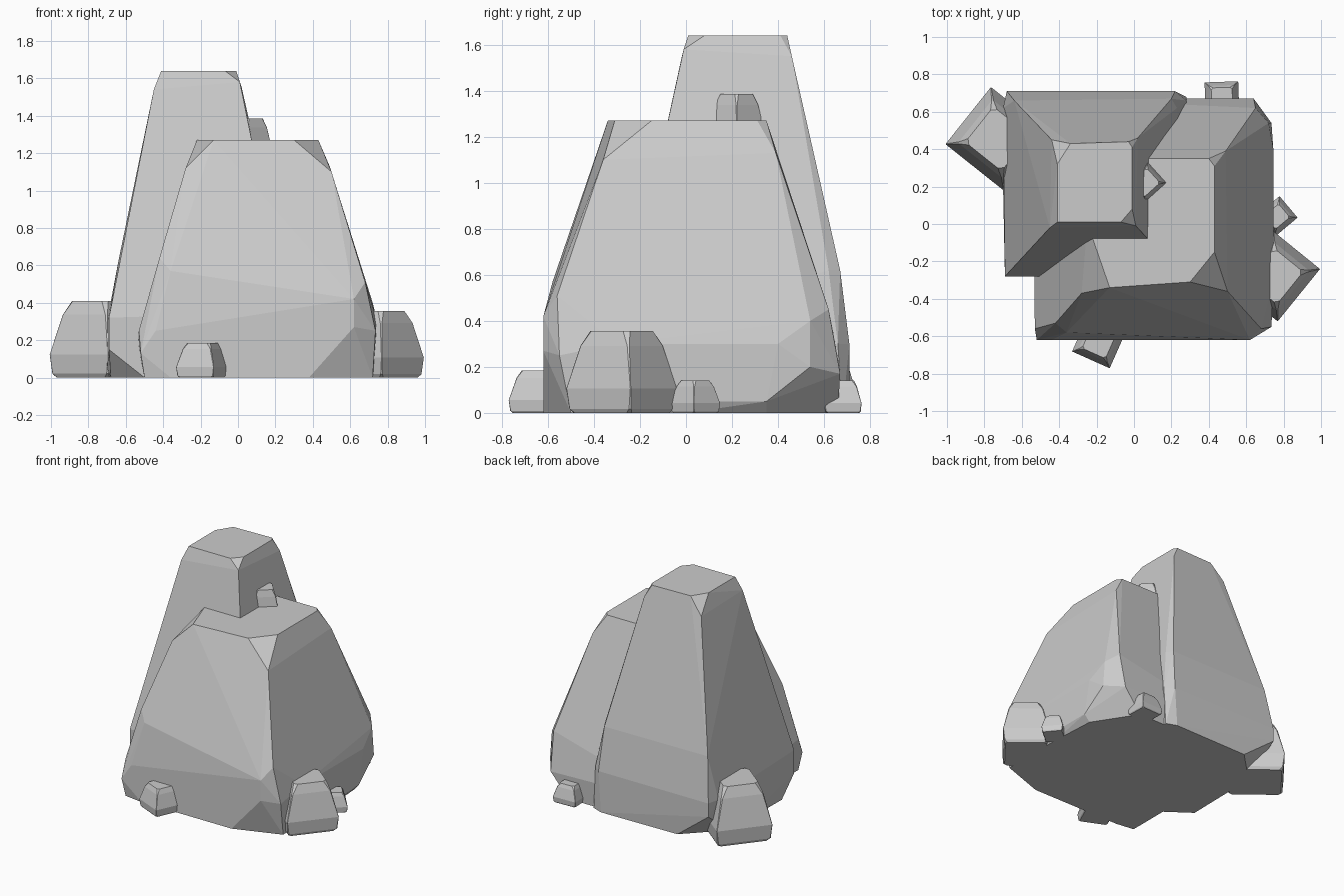
import bpy, bmesh, math
from mathutils import Matrix, Vector


def hull(name, pts):
    """Flat-faced rock: convex hull with near-flat triangles merged."""
    bm = bmesh.new()
    for p in pts:
        bm.verts.new(p)
    res = bmesh.ops.convex_hull(bm, input=bm.verts[:])
    junk = {g for g in res["geom_interior"] + res["geom_unused"]
            if isinstance(g, bmesh.types.BMVert) and g.is_valid}
    bmesh.ops.delete(bm, geom=list(junk), context='VERTS')
    bmesh.ops.dissolve_limit(bm, angle_limit=math.radians(2),
                             verts=bm.verts[:], edges=bm.edges[:])
    bmesh.ops.recalc_face_normals(bm, faces=bm.faces[:])
    me = bpy.data.meshes.new(name)
    bm.to_mesh(me)
    bm.free()
    ob = bpy.data.objects.new(name, me)
    bpy.context.collection.objects.link(ob)
    return ob


def pebble(name, loc, half, height, angle):
    """Small chamfered rock: stacked octagonal rings, (z, scale, corner cut)."""
    m = Matrix.Translation(loc) @ Matrix.Rotation(math.radians(angle), 4, 'Z')
    pts = []
    for z, s, c in ((0, .9, .1), (.05, .96, .04), (.3, 1, .01),
                    (.82, .76, .05), (1, .62, .2)):
        for sx in (-1, 1):
            for sy in (-1, 1):
                a, b = half[0] * s, half[1] * s
                pts.append(m @ Vector((sx * a * (1 - c), sy * b, z * height)))
                pts.append(m @ Vector((sx * a, sy * b * (1 - c), z * height)))
    return hull(name, pts)


# Broad front boulder
hull("front_boulder", [
    (-.13, -.34, 1.27), (.30, -.31, 1.27), (.43, -.15, 1.27),
    (.43, .31, 1.27), (.40, .35, 1.27), (-.22, .35, 1.27), (-.22, -.08, 1.27),
    (-.28, -.37, 1.12), (.50, -.36, 1.10), (.49, .39, 1.13),
    (-.36, -.58, .57), (-.42, -.53, .64), (.62, -.62, .42), (.68, -.56, .51),
    (-.44, -.62, .25), (-.53, -.56, .25), (.62, -.62, .27), (.735, -.55, .25),
    (-.52, -.62, .13), (-.36, -.62, 0), (-.50, -.60, 0), (-.54, .3, .2),
    (.38, -.62, 0), (.72, -.50, 0), (.745, 0, .05), (.745, .35, .05),
    (.735, .54, .2), (.72, .54, .4), (.65, .62, .45), (.64, .67, .17),
    (.745, -.3, .3), (.745, .4, .3), (.72, 0, 0), (.70, .35, 0),
    (.50, .66, 0), (-.4, .66, 0), (-.4, .67, .2), (-.5, .3, 0)])

# Tall boulder behind, to the left
hull("tall_boulder", [
    (-.41, .01, 1.64), (-.07, .01, 1.64), (-.01, .08, 1.64),
    (-.01, .41, 1.64), (-.03, .44, 1.64), (-.34, .43, 1.64), (-.41, .32, 1.64),
    (-.45, -.02, 1.54), (.01, -.01, 1.58), (.02, .46, 1.55), (-.44, .45, 1.52),
    (-.69, -.28, .32), (.26, -.28, .35), (-.70, .62, .30), (-.64, .66, .62),
    (-.68, .71, .30), (.20, .67, .62), (.23, .62, .62), (.22, .71, .3),
    (.28, .66, .3), (.28, .68, 0), (.20, .71, 0), (-.68, .71, .2),
    (-.70, .2, .05), (-.69, -.28, .15), (-.50, -.28, 0), (-.68, -.15, 0),
    (-.67, .45, 0), (-.42, .70, 0), (.26, -.2, 0)])

# Scattered small stones around the foot, and one wedged near the top
pebble("left_stone", (-.73, .455, 0), (.20, .195), .41, -38.5)
pebble("right_stone", (.757, -.28, 0), (.16, .18), .355, -39)
pebble("right_small_stone", (.765, .04, 0), (.08, .075), .14, 40)
pebble("front_stone", (-.19, -.635, 0), (.11, .10), .185, -24)
pebble("back_stone", (.47, .68, 0), (.09, .08), .14, 2)
pebble("upper_stone", (.06, .22, 1.12), (.095, .085), .265, 42)
